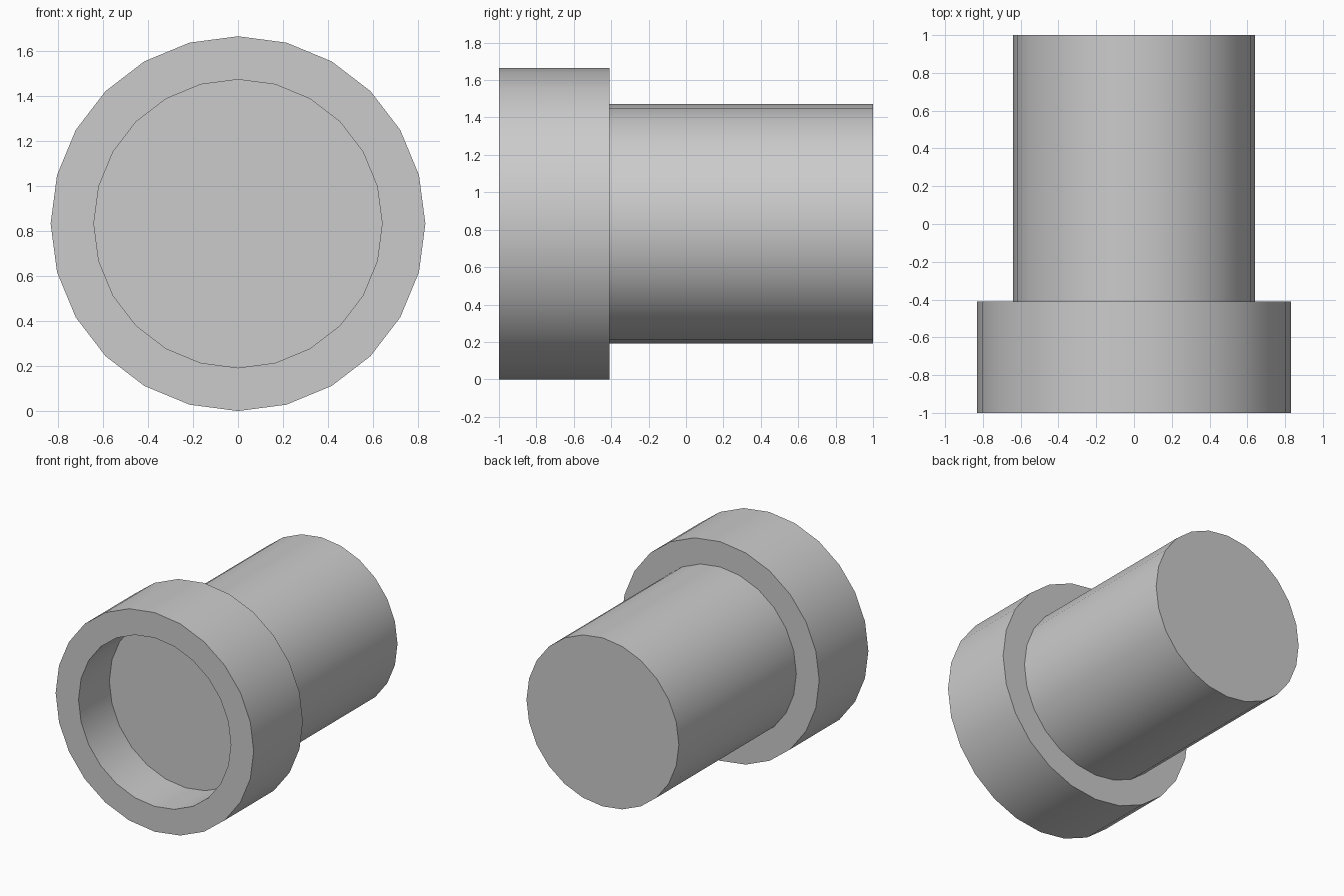
import bpy, bmesh, math

if "Cube" in bpy.data.objects:
    bpy.data.objects.remove(bpy.data.objects["Cube"])

SIDES = 24
CENTRE_Z = 0.832

# Profile (y, radius): recess floor, recess lip, collar, shoulder, stem end
PROFILE = [(-0.63, 0.64), (-1.0, 0.64), (-1.0, 0.832),
           (-0.41, 0.832), (-0.41, 0.64), (1.0, 0.64)]


def ring(bm, y, r):
    return [bm.verts.new((r * math.sin(2 * math.pi * i / SIDES), y,
                          CENTRE_Z + r * math.cos(2 * math.pi * i / SIDES)))
            for i in range(SIDES)]


# Collared stem turned around the y axis
bm = bmesh.new()
rings = [ring(bm, y, r) for y, r in PROFILE]
for a, b in zip(rings, rings[1:]):
    for i in range(SIDES):
        j = (i + 1) % SIDES
        bm.faces.new((a[i], a[j], b[j], b[i]))

# Recess floor and stem end cap
bm.faces.new(rings[0])
bm.faces.new(rings[-1])
bmesh.ops.recalc_face_normals(bm, faces=bm.faces)

mesh = bpy.data.meshes.new("collared_stem")
bm.to_mesh(mesh)
bm.free()
stem = bpy.data.objects.new("collared_stem", mesh)
bpy.context.collection.objects.link(stem)

# Smooth round walls, crisp rims
bpy.context.view_layer.objects.active = stem
stem.select_set(True)
bpy.ops.object.shade_smooth_by_angle(angle=math.radians(30))
